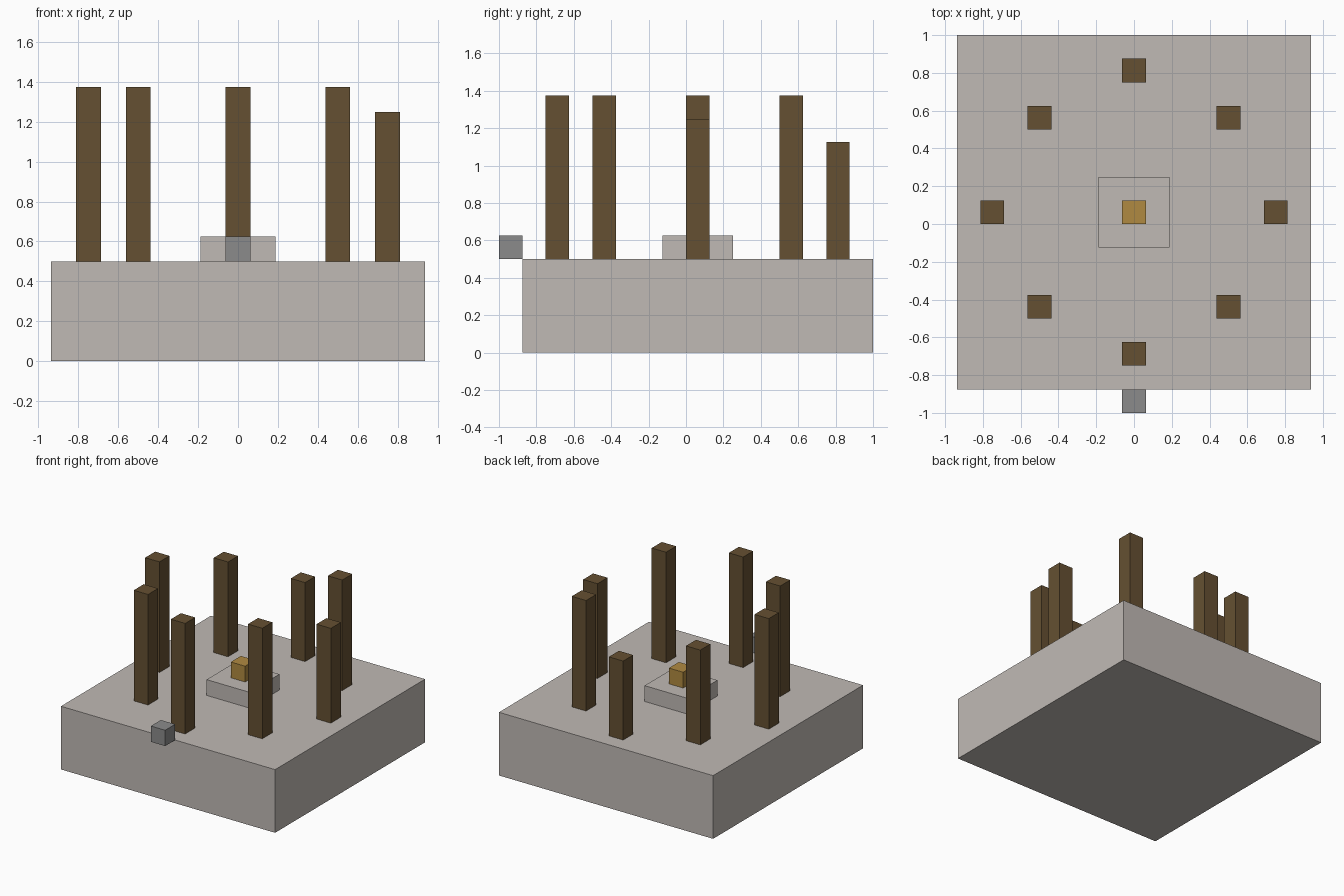
import bpy

# Remove the default cube only
default = bpy.data.objects.get("Cube")
if default:
    bpy.data.objects.remove(default, do_unlink=True)

U = 0.125  # edge of one block


def linear(c):
    c /= 255
    return c / 12.92 if c <= 0.04045 else ((c + 0.055) / 1.055) ** 2.4


def material(name, *rgb):
    mat = bpy.data.materials.new(name)
    mat.use_nodes = True
    colour = (*map(linear, rgb), 1)
    mat.diffuse_color = colour
    bsdf = mat.node_tree.nodes["Principled BSDF"]
    bsdf.inputs["Base Color"].default_value = colour
    bsdf.inputs["Roughness"].default_value = 0.9
    return mat


def block(name, mat, x, y, z, width, depth, height):
    """Box centred on x, running back from y and up from z, in block units."""
    centre = (x * U, (y + depth / 2) * U, (z + height / 2) * U)
    bpy.ops.mesh.primitive_cube_add(size=1, location=centre)
    obj = bpy.context.object
    obj.name = name
    obj.scale = (width * U, depth * U, height * U)
    bpy.ops.object.transform_apply(location=False, rotation=False, scale=True)
    obj.data.materials.append(mat)
    return obj


pale_stone = material("pale stone", 192, 186, 181)
dark_wood = material("dark wood", 101, 80, 50)
gold = material("gold", 176, 138, 65)
grey = material("grey stone", 139, 139, 139)

# Ground slab, central plinth and the block upon it
block("ground_slab", pale_stone, 0, -7, 0, 15, 15, 4)
block("plinth", pale_stone, 0, -1, 4, 3, 3, 1)
block("centre_block", gold, 0, 0, 5, 1, 1, 1)

# Entrance block beyond the front edge
block("entrance_block", grey, 0, -8, 4, 1, 1, 1)

# Ring of posts: x, y, height
posts = {
    "front": (0, -6, 7),
    "front_left": (4, -4, 7),
    "left": (6, 0, 6),
    "back_left": (4, 4, 7),
    "back": (0, 6, 5),
    "back_right": (-4, 4, 6),
    "right": (-6, 0, 7),
    "front_right": (-4, -4, 7),
}
for side, (x, y, height) in posts.items():
    block(side + "_post", dark_wood, x, y, 4, 1, 1, height)
